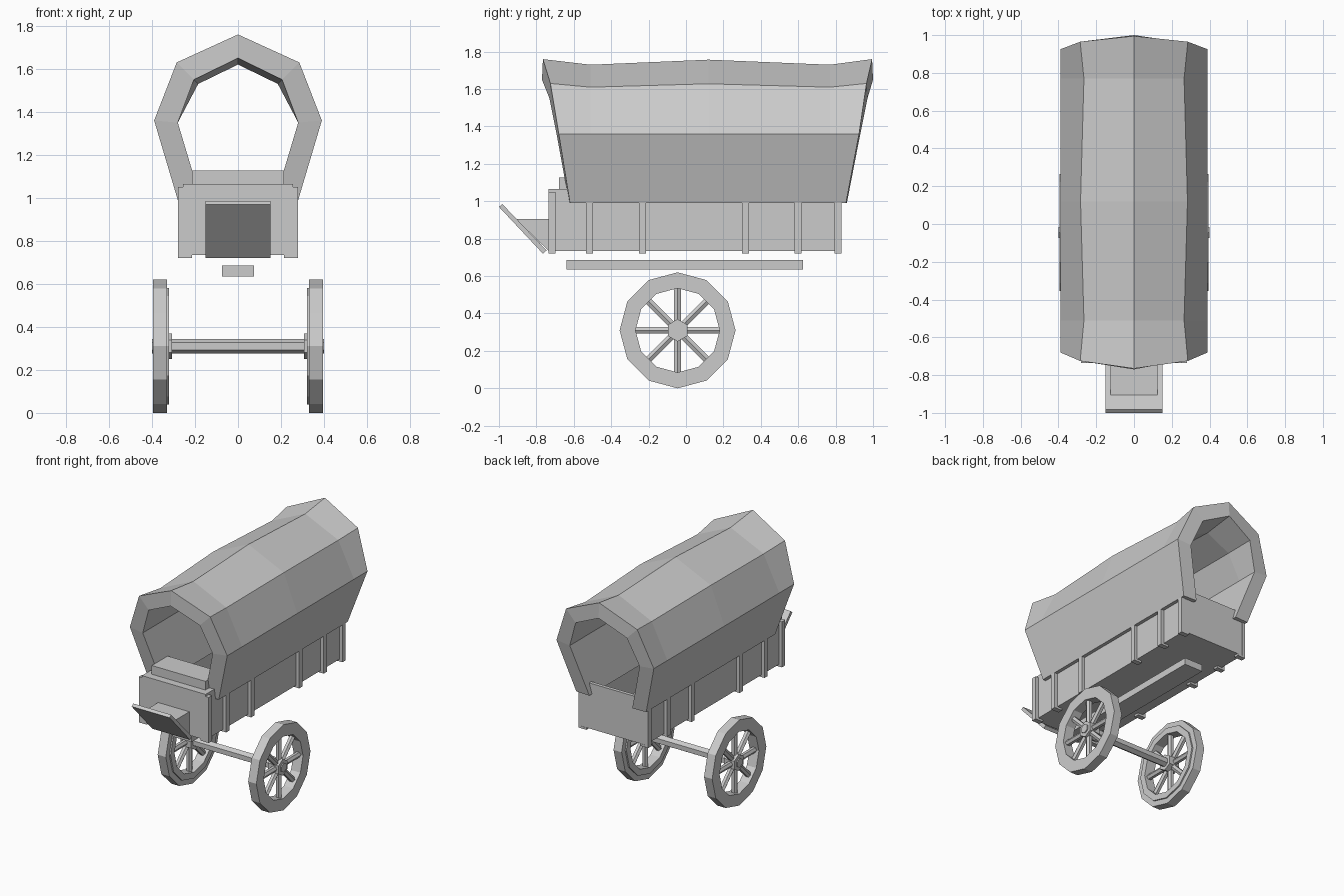
import bpy, bmesh
from math import sin, cos, pi

old = bpy.data.objects.get("Cube")
if old:
    bpy.data.objects.remove(old, do_unlink=True)

grey = bpy.data.materials.new("plain_grey")
grey.use_nodes = True
colour = (0.6, 0.6, 0.6, 1)
grey.diffuse_color = colour
grey.node_tree.nodes["Principled BSDF"].inputs["Base Color"].default_value = colour


def make(name, verts, faces):
    mesh = bpy.data.meshes.new(name)
    mesh.from_pydata(verts, [], faces)
    bm = bmesh.new()
    bm.from_mesh(mesh)
    bmesh.ops.recalc_face_normals(bm, faces=bm.faces)
    bm.to_mesh(mesh)
    bm.free()
    mesh.materials.append(grey)
    obj = bpy.data.objects.new(name, mesh)
    bpy.context.scene.collection.objects.link(obj)
    return obj


def prism(name, outline, x0, x1):
    """Extrude a (y, z) outline along x."""
    n = len(outline)
    verts = [(x, y, z) for x in (x0, x1) for y, z in outline]
    faces = [(i, (i + 1) % n, n + (i + 1) % n, n + i) for i in range(n)]
    return make(name, verts, faces + [tuple(range(n)), tuple(range(n, 2 * n))])


def box(name, x0, x1, y0, y1, z0, z1):
    return prism(name, [(y0, z0), (y1, z0), (y1, z1), (y0, z1)], x0, x1)


def circle(radius, sides):
    return [(AXLE_Y + radius * sin(2 * pi * i / sides),
             AXLE_Z + radius * cos(2 * pi * i / sides)) for i in range(sides)]


def ring(name, outer, inner, x0, x1, sides=12):
    loops = [(outer, x0), (outer, x1), (inner, x1), (inner, x0)]
    verts = [(x, y, z) for r, x in loops for y, z in circle(r, sides)]
    faces = []
    for k in range(4):
        a, b = k * sides, (k + 1) % 4 * sides
        for i in range(sides):
            j = (i + 1) % sides
            faces.append((a + i, a + j, b + j, b + i))
    return make(name, verts, faces)


# Canvas cover: half profile rows of x, z, front y, back y, from apex down
outer = [(0, 1.76, -.765, .995), (.285, 1.63, -.725, .965),
         (.39, 1.36, -.68, .925), (.28, .99, -.62, .855)]
inner = [(0, 1.65, -.77, 1.0), (.205, 1.55, -.73, .97),
         (.28, 1.35, -.69, .93), (.172, .99, -.625, .86)]
sag = [0, 1, .1, 1, 0]


def arch(half, s):
    pts = []
    for k, (x, z, front, back) in enumerate(half):
        y = (front, -.51, .12, .77, back)[s]
        if k == 0:
            z -= .03 * sag[s]
        elif k == 1:
            x, z = x - .02 * sag[s], z - .02 * sag[s]
        pts.append((x, y, z))
    return [(-x, y, z) for x, y, z in pts[:0:-1]] + pts


verts, faces = [], []
for s in range(5):
    verts += arch(outer, s) + arch(inner, s)[::-1]
for s in range(4):
    for i in range(14):
        a, b = s * 14 + i, s * 14 + (i + 1) % 14
        faces.append((a, b, b + 14, a + 14))
for base in (0, 56):
    for i in range(6):
        faces.append((base + i, base + i + 1, base + 12 - i, base + 13 - i))
make("canvas_cover", verts, faces)

# Wagon bed with open top
box("bed_floor", -.255, .255, -.735, .83, .735, .76)
box("bed_back_wall", -.255, .255, .805, .83, .735, 1.065)
box("bed_front_box", -.255, .255, -.735, -.5, .735, 1.065)
box("seat", -.215, .215, -.68, -.5, 1.065, 1.128)
for side, s in (("left", 1), ("right", -1)):
    box("bed_wall_" + side, s * .235, s * .255, -.735, .83, .735, 1.065)
    # Side posts with feet turned under the floor
    for y in (-.735, -.535, -.25, .3, .58, .795):
        box("post_" + side, s * .255, s * .28, y, y + .037, .72, 1.05)
        box("post_foot_" + side, s * .215, s * .28, y, y + .037, .72, .735)

# Footboard and its bracket
prism("footboard", [(-1, .97), (-.982, .985), (-.745, .737), (-.765, .72)], -.152, .152)
prism("footboard_bracket", [(-.91, .905), (-.735, .905), (-.735, .735)], -.125, .125)

# Underframe beam
box("centre_beam", -.075, .075, -.64, .625, .635, .685)

# Wheels and axle
AXLE_Y, AXLE_Z = -.045, .31
prism("axle", circle(.034, 6), -.4, .4)
for side, s in (("left", 1), ("right", -1)):
    ring("wheel_rim_" + side, .31, .225, s * .33, s * .395)
    ring("wheel_inner_band_" + side, .27, .225, s * .32, s * .335)
    prism("hub_" + side, circle(.06, 6), s * .308, s * .392)
    for k in range(8):
        a = k * pi / 4
        verts = []
        for r in (.03, .235):
            for i in range(6):
                t = i * pi / 3
                u, v = .021 * cos(t), .021 * sin(t)
                verts.append((s * .358 + u, AXLE_Y + r * sin(a) + v * cos(a),
                              AXLE_Z + r * cos(a) - v * sin(a)))
        sides = [(i, (i + 1) % 6, 6 + (i + 1) % 6, 6 + i) for i in range(6)]
        make("spoke_" + side, verts, sides + [tuple(range(6)), tuple(range(6, 12))])
